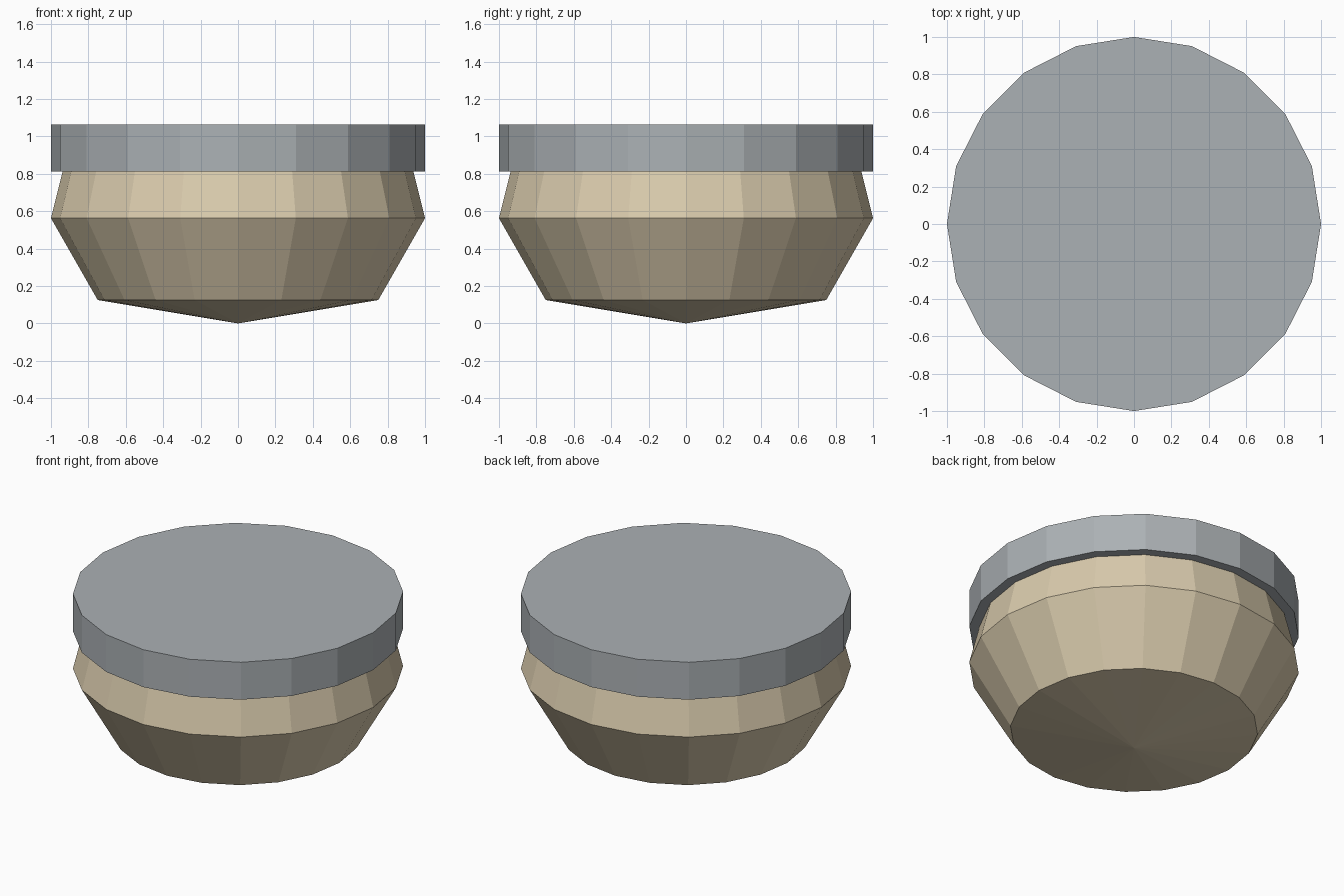
import bpy
import bmesh
from math import cos, sin, tau

SIDES = 20

cube = bpy.data.objects.get("Cube")
if cube:
    bpy.data.objects.remove(cube, do_unlink=True)


def make_material(name, rgb):
    mat = bpy.data.materials.new(name)
    mat.use_nodes = True
    color = (*rgb, 1.0)
    mat.diffuse_color = color
    mat.node_tree.nodes["Principled BSDF"].inputs["Base Color"].default_value = color
    return mat


def lathe(name, profile, material):
    """Turn a bottom-to-top (radius, z) profile into a faceted closed solid."""
    bm = bmesh.new()
    rings = []
    for radius, z in profile:
        if radius == 0:
            rings.append([bm.verts.new((0, 0, z))] * SIDES)
        else:
            rings.append([bm.verts.new((radius * cos(tau * i / SIDES),
                                        radius * sin(tau * i / SIDES), z))
                          for i in range(SIDES)])
    for low, high in zip(rings, rings[1:]):
        for i in range(SIDES):
            j = (i + 1) % SIDES
            corners = dict.fromkeys((low[i], low[j], high[j], high[i]))
            bm.faces.new(list(corners))
    # Close flat ends
    if profile[0][0] > 0:
        bm.faces.new(rings[0][::-1])
    if profile[-1][0] > 0:
        bm.faces.new(rings[-1])
    bmesh.ops.recalc_face_normals(bm, faces=bm.faces)
    mesh = bpy.data.meshes.new(name)
    bm.to_mesh(mesh)
    bm.free()
    mesh.materials.append(material)
    obj = bpy.data.objects.new(name, mesh)
    bpy.context.collection.objects.link(obj)
    return obj


tan = make_material("warm tan", (0.70, 0.60, 0.42))
gray = make_material("cool gray", (0.41, 0.44, 0.46))

# Bowl with a shallow pointed base and an inward-sloping shoulder
lathe("bowl", [(0, 0), (0.75, 0.125), (1, 0.5625), (0.9375, 0.8125)], tan)

# Flat disc lid overhanging the shoulder
lathe("lid", [(1, 0.8125), (1, 1.0625)], gray)
